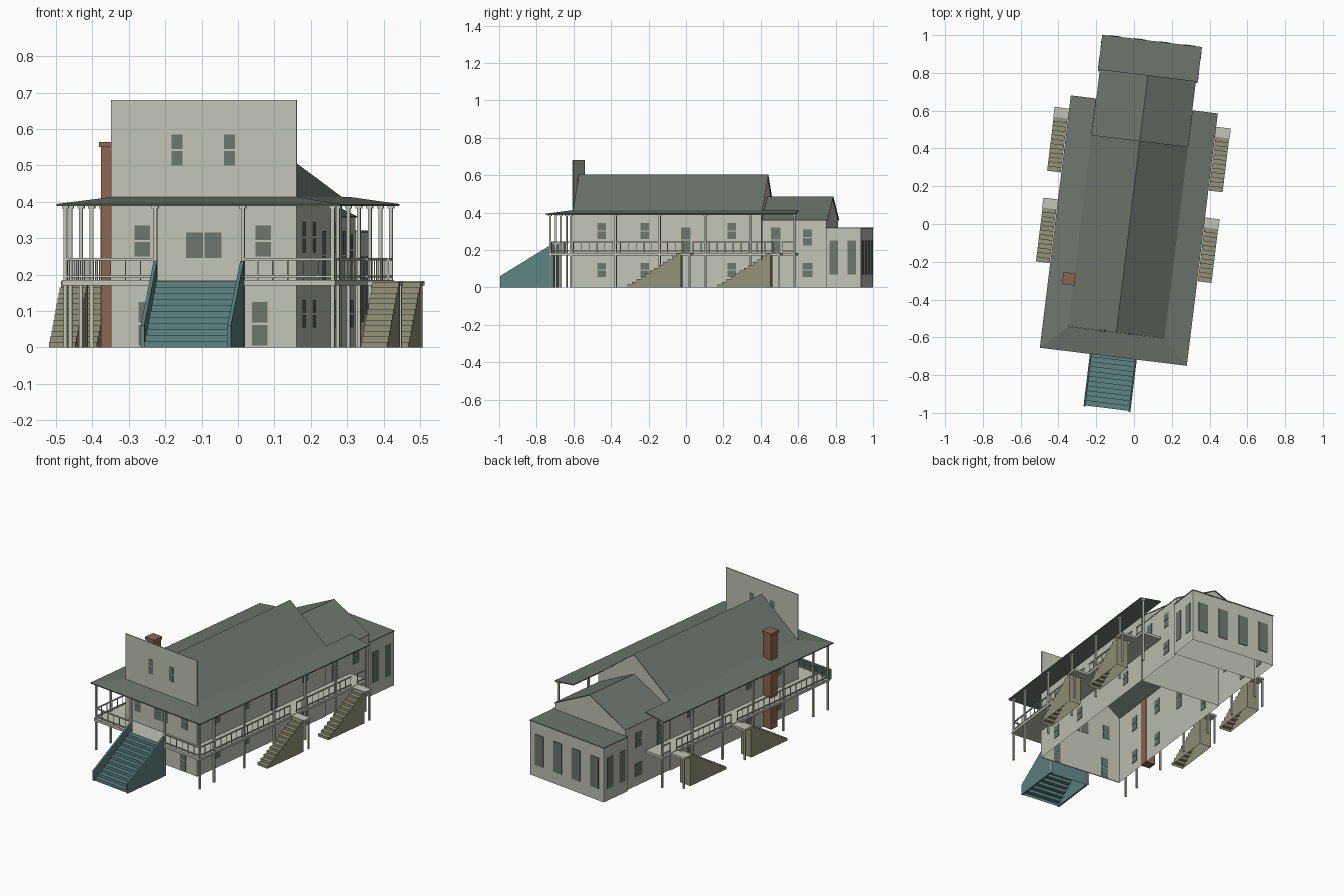
import bpy, bmesh, math
from mathutils import Matrix, Vector

cube = bpy.data.objects.get("Cube")
if cube:
    bpy.data.objects.remove(cube)

# The house sits slightly turned on its plot
TURN = Matrix.Rotation(math.radians(-7), 4, 'Z') @ Matrix.Translation((-0.023, 0, 0))


def material(name, r, g, b):
    m = bpy.data.materials.new(name)
    m.use_nodes = True
    m.diffuse_color = (r, g, b, 1)
    m.node_tree.nodes["Principled BSDF"].inputs["Base Color"].default_value = (r, g, b, 1)
    return m


WALL = material("pale_wall", 0.54, 0.55, 0.47)
ROOF = material("grey_green", 0.15, 0.18, 0.15)
TEAL = material("teal_paint", 0.11, 0.23, 0.23)
TAN = material("olive_tan", 0.29, 0.29, 0.19)
BRICK = material("brick", 0.27, 0.13, 0.08)


def finish(name, bm, mat):
    bmesh.ops.recalc_face_normals(bm, faces=bm.faces)
    mesh = bpy.data.meshes.new(name)
    bm.to_mesh(mesh)
    bm.free()
    mesh.materials.append(mat)
    ob = bpy.data.objects.new(name, mesh)
    ob.matrix_world = TURN
    bpy.context.collection.objects.link(ob)
    return ob


def box(bm, x0, x1, y0, y1, z0, z1):
    size = Vector((abs(x1 - x0), abs(y1 - y0), abs(z1 - z0)))
    mid = Vector((x0 + x1, y0 + y1, z0 + z1)) / 2
    bmesh.ops.create_cube(bm, size=1, matrix=Matrix.Translation(mid) @ Matrix.Diagonal(size).to_4x4())


def quad(bm, *points):
    bm.faces.new([bm.verts.new(p) for p in points])


def prism(bm, profile, x0, x1, open_bottom=False):
    """Extrude a (y, z) profile along x."""
    a = [bm.verts.new((x0, y, z)) for y, z in profile]
    b = [bm.verts.new((x1, y, z)) for y, z in profile]
    bm.faces.new(a)
    bm.faces.new(b)
    n = len(profile)
    for i in range(n):
        j = (i + 1) % n
        if not (open_bottom and profile[i][1] == 0 and profile[j][1] == 0):
            bm.faces.new((a[i], a[j], b[j], b[i]))


def thicken(ob, t, offset=-1):
    mod = ob.modifiers.new("thickness", 'SOLIDIFY')
    mod.thickness = t
    mod.offset = offset


# Gabled blocks: open-bottomed wall shell and a two-slope roof
def gabled_block(name, w, y0, y1, eave, ridge, front_gable):
    bm = bmesh.new()
    for s in (-w, w):
        quad(bm, (s, y0, 0), (s, y1, 0), (s, y1, eave), (s, y0, eave))
    for y in ([y0, y1] if front_gable else [y1]):
        quad(bm, (-w, y, 0), (w, y, 0), (w, y, eave), (0, y, ridge), (-w, y, eave))
    bmesh.ops.remove_doubles(bm, verts=bm.verts, dist=0.0001)
    finish(name + "_walls", bm, WALL)
    bm = bmesh.new()
    rows = [[bm.verts.new((x, y, z)) for x, z in ((-w - 0.004, eave), (0, ridge + 0.003), (w + 0.004, eave))]
            for y in (y0, y1 + 0.006)]
    for i in range(2):
        bm.faces.new((rows[0][i], rows[0][i + 1], rows[1][i + 1], rows[1][i]))
    thicken(finish(name + "_roof", bm, ROOF), 0.004)


gabled_block("main_house", 0.257, -0.58, 0.435, 0.41, 0.60, False)
gabled_block("rear_wing", 0.252, 0.437, 0.785, 0.36, 0.483, False)

# False front rising above the roof
bm = bmesh.new()
box(bm, -0.257, 0.257, -0.584, -0.578, 0, 0.68)
finish("false_front", bm, WALL)

# Flat-roofed annex at the back
bm = bmesh.new()
prism(bm, [(0.783, 0), (0.972, 0), (0.972, 0.315), (0.783, 0.315)], -0.264, 0.264, True)
finish("annex_walls", bm, WALL)
bm = bmesh.new()
box(bm, -0.266, 0.266, 0.781, 0.974, 0.315, 0.321)
finish("annex_roof", bm, ROOF)

# Windows: thin sashes set through the walls
bm = bmesh.new()


def window(axis, wall, c, w, z0, z1, panes=2):
    gap = 0.006
    h = (z1 - z0 - gap * (panes - 1)) / panes
    for i in range(panes):
        z = z0 + i * (h + gap)
        if axis == 'y':
            box(bm, c - w / 2, c + w / 2, wall - 0.0045, wall + 0.0045, z, z + h)
        else:
            box(bm, wall - 0.003, wall + 0.003, c - w / 2, c + w / 2, z, z + h)


front = -0.581
for c in (-0.074, 0.071):
    window('y', front, c, 0.031, 0.50, 0.585)
for c in (-0.17, 0.165):
    window('y', front, c, 0.042, 0.25, 0.335)
    window('y', front, c * 0.94, 0.042, 0.005, 0.125)
for c in (-0.026, 0.026):
    window('y', front, c, 0.047, 0.245, 0.315, 1)
for s in (-1, 1):
    for c in (-0.425, -0.194, 0.275):
        window('x', s * 0.257, c, 0.046, 0.26, 0.345)
        window('x', s * 0.257, c, 0.046, 0.055, 0.13)
    for c in (0.028, 0.512):
        wall = 0.257 if c < 0.4 else 0.252
        window('x', s * wall, c, 0.05, 0.185, 0.32)
    window('x', s * 0.252, 0.683, 0.046, 0.225, 0.31)
    window('x', s * 0.252, 0.683, 0.055, 0.055, 0.13)
    for c in (0.826, 0.922):
        window('x', s * 0.264, c, 0.046, 0.07, 0.25, 1)
    for c in (0.066, 0.198):
        window('y', 0.972, s * c, 0.06, 0.07, 0.25, 1)
finish("windows", bm, ROOF)

# Porch roof wrapping three sides with hipped corners
bm = bmesh.new()
inner = [(-0.257, 0.635), (-0.257, -0.583), (0.257, -0.583), (0.257, 0.635)]
outer = [(-0.392, 0.635), (-0.392, -0.711), (0.392, -0.711), (0.392, 0.635)]
top = [bm.verts.new((x, y, 0.413)) for x, y in inner]
low = [bm.verts.new((x, y, 0.394)) for x, y in outer]
for i in range(3):
    bm.faces.new((top[i], low[i], low[i + 1], top[i + 1]))
thicken(finish("porch_roof", bm, ROOF), 0.006)

# Porch deck and stair landings
LANDINGS = (0.08, 0.564)
bm = bmesh.new()
box(bm, -0.378, 0.378, -0.70, -0.584, 0.17, 0.185)
for s in (-1, 1):
    box(bm, s * 0.257, s * 0.378, -0.584, 0.632, 0.17, 0.185)
    for y in LANDINGS:
        box(bm, s * 0.378, s * 0.47, y - 0.053, y, 0.17, 0.183)
        box(bm, s * 0.458, s * 0.467, y - 0.012, y - 0.003, 0, 0.17)
finish("porch_deck", bm, WALL)

# Porch posts with small capitals
SIDE_POSTS = (-0.69, -0.576, -0.336, -0.099, 0.147, 0.389, 0.626)
spots = [(s * 0.37, y) for s in (-1, 1) for y in SIDE_POSTS] + [(s * 0.121, -0.69) for s in (-1, 1)]
bm = bmesh.new()
for x, y in spots:
    for r, z0, z1 in ((0.005, 0, 0.392), (0.009, 0.382, 0.392)):
        box(bm, x - r, x + r, y - r, y + r, z0, z1)
finish("porch_posts", bm, WALL)

# Railings with balusters, open at the stairs
bm = bmesh.new()


def railing(x0, y0, x1, y1):
    r = 0.003
    for z in (0.195, 0.242):
        box(bm, min(x0, x1) - r, max(x0, x1) + r, y0 - r, y1 + r, z - r, z + r)
    n = max(1, round(math.hypot(x1 - x0, y1 - y0) / 0.042))
    for i in range(n + 1):
        x, y = x0 + (x1 - x0) * i / n, y0 + (y1 - y0) * i / n
        box(bm, x - 0.0015, x + 0.0015, y - 0.0015, y + 0.0015, 0.185, 0.242)


for s in (-1, 1):
    railing(s * 0.121, -0.69, s * 0.37, -0.69)
    start = -0.69
    for y in LANDINGS:
        railing(s * 0.37, start, s * 0.37, y - 0.053)
        start = y
    railing(s * 0.37, start, s * 0.37, 0.626)
finish("porch_railing", bm, WALL)


# Stairs: stepped profile rising toward +y
def steps(y0, y1, height, n):
    run, rise = (y1 - y0) / n, height / n
    pts = [(y0, 0)]
    for i in range(n):
        pts += [(y0 + i * run, (i + 1) * rise), (y0 + (i + 1) * run, (i + 1) * rise)]
    return pts + [(y1, 0)]


for s, side in ((-1, "right"), (1, "left")):
    for y, place in zip(LANDINGS, ("front", "rear")):
        bm = bmesh.new()
        prism(bm, steps(y - 0.34, y - 0.053, 0.18, 12), s * 0.395, s * 0.468, True)
        finish(f"{side}_{place}_side_stair", bm, TAN)

bm = bmesh.new()
prism(bm, steps(-0.985, -0.70, 0.183, 11), -0.115, 0.115, True)
finish("front_stair", bm, TEAL)
bm = bmesh.new()
for s in (-1, 1):
    prism(bm, [(-0.99, 0), (-0.70, 0), (-0.70, 0.237), (-0.99, 0.06)], s * 0.115, s * 0.125)
finish("front_stair_sides", bm, TEAL)

# Brick chimney against the side wall
bm = bmesh.new()
box(bm, -0.312, -0.254, -0.357, -0.303, 0, 0.55)
box(bm, -0.317, -0.251, -0.362, -0.298, 0.55, 0.565)
finish("chimney", bm, BRICK)
